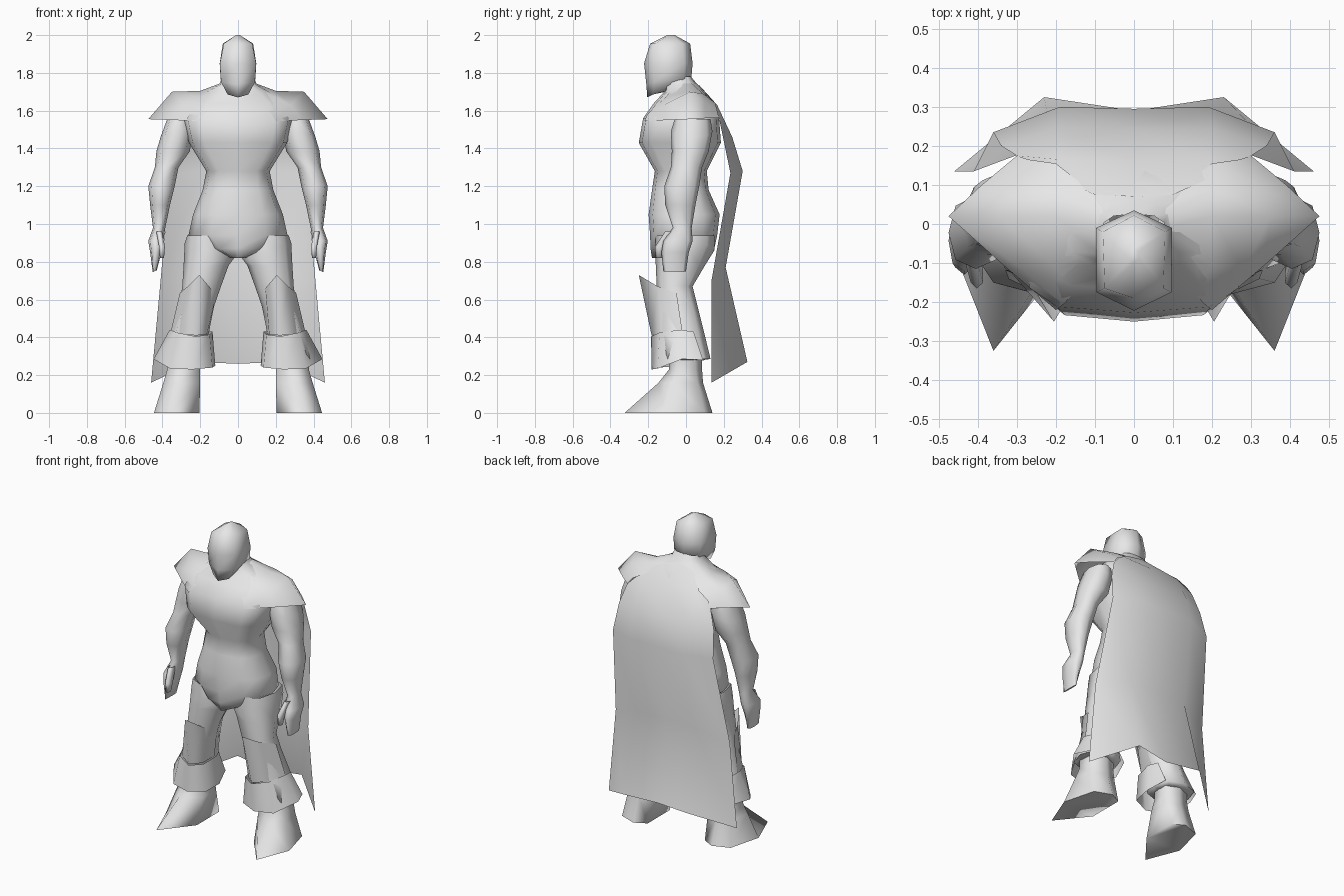
import bpy, bmesh, math

GREY = bpy.data.materials.new("plain_grey")
GREY.diffuse_color = (0.8, 0.8, 0.8, 1)


def finish(name, bm, closed=True, angle=100):
    if closed:
        bmesh.ops.recalc_face_normals(bm, faces=bm.faces)
    me = bpy.data.meshes.new(name)
    bm.to_mesh(me)
    bm.free()
    for p in me.polygons:
        p.use_smooth = True
    me.set_sharp_from_angle(angle=math.radians(angle))
    me.materials.append(GREY)
    ob = bpy.data.objects.new(name, me)
    bpy.context.collection.objects.link(ob)
    return ob


def oval(x0, x1, y0, y1, z, tx=0, ty=0, n=8, p=0.85):
    """Oval section; tx and ty tilt it sideways and forwards."""
    pts = []
    for i in range(n):
        a = 2 * math.pi * i / n
        s, c = math.sin(a), math.cos(a)
        s = math.copysign(abs(s) ** p, s) if abs(s) > 1e-6 else 0
        c = math.copysign(abs(c) ** p, c) if abs(c) > 1e-6 else 0
        pts.append(((x0 + x1) / 2 + s * (x1 - x0) / 2,
                    (y0 + y1) / 2 - c * (y1 - y0) / 2,
                    z + tx * s - ty * c))
    return pts


def loft(name, rings, side=1, first=False, last=False):
    """Skin through rings, optionally capping the first and last one."""
    bm = bmesh.new()
    vs = [[bm.verts.new((x * side, y, z)) for x, y, z in r] for r in rings]
    n = len(rings[0])
    for a, b in zip(vs, vs[1:]):
        for i in range(n):
            j = (i + 1) % n
            bm.faces.new((a[i], a[j], b[j], b[i]))
    if first:
        bm.faces.new(vs[0])
    if last:
        bm.faces.new(vs[-1])
    return finish(name, bm)


def sheet(name, rows, side=1, mirror=False):
    """Open surface through rows of points, optionally mirrored about x = 0."""
    if mirror:
        rows = [[(-x, y, z) for x, y, z in reversed(r[1:])] + r for r in rows]
    bm = bmesh.new()
    vs = [[bm.verts.new((x * side, y, z)) for x, y, z in r] for r in rows]
    for a, b in zip(vs, vs[1:]):
        for i in range(len(a) - 1):
            q = (b[i], b[i + 1], a[i + 1], a[i])
            bm.faces.new(q if side > 0 else q[::-1])
    return finish(name, bm, False)


# Torso from crotch to neck: height, half width, front, back, roundness
loft("torso", [oval(-w, w, f, b, z, n=12, p=p) for z, w, f, b, p in [
    (0.82, 0.04, -0.18, 0.10, 0.85), (0.87, 0.17, -0.188, 0.15, 0.8),
    (0.94, 0.262, -0.19, 0.165, 0.85), (1.05, 0.238, -0.198, 0.178, 0.85),
    (1.18, 0.187, -0.18, 0.12, 0.8), (1.28, 0.168, -0.165, 0.11, 0.75),
    (1.43, 0.26, -0.25, 0.185, 0.55), (1.56, 0.29, -0.227, 0.175, 0.55),
    (1.64, 0.25, -0.17, 0.15, 0.6), (1.70, 0.18, -0.115, 0.10, 0.75),
    (1.74, 0.098, -0.11, 0.06, 0.75), (1.78, 0.085, -0.09, 0.026, 0.7)]], first=True)


# Head: six-sided, flat cheeks, pointed face ridge
def head_ring(w, wb, front, cheek, rear, back, z, dz):
    return [(0, front, z), (w, cheek, z + dz * 0.4), (wb, rear, z + dz),
            (0, back, z + dz), (-wb, rear, z + dz), (-w, cheek, z + dz * 0.4)]


loft("head", [head_ring(*r) for r in [
    (0.055, 0.06, -0.205, -0.175, -0.09, -0.06, 1.67, 0.04),
    (0.09, 0.092, -0.21, -0.17, -0.01, 0.028, 1.74, 0.03),
    (0.096, 0.097, -0.222, -0.175, -0.01, 0.035, 1.85, 0),
    (0.075, 0.08, -0.19, -0.165, -0.02, 0.022, 1.955, 0),
    (0.01, 0.01, -0.10, -0.09, -0.07, -0.06, 2.0, 0)]], first=True, last=True)

# Cape, hanging from the upper back and flaring at the hem
sheet("cape", [
    [(0, 0.07, 1.735), (0.10, 0.075, 1.715), (0.20, 0.12, 1.665)],
    [(0, 0.16, 1.63), (0.19, 0.165, 1.63), (0.30, 0.175, 1.56)],
    [(0, 0.245, 1.46), (0.20, 0.245, 1.46), (0.34, 0.20, 1.44)],
    [(0, 0.295, 1.28), (0.19, 0.30, 1.28), (0.36, 0.235, 1.27)],
    [(0, 0.205, 0.77), (0.21, 0.21, 0.77), (0.41, 0.135, 0.70)],
    [(0, 0.29, 0.26), (0.23, 0.325, 0.27), (0.46, 0.135, 0.16)]], mirror=True)

for side, tag in ((1, "left"), (-1, "right")):
    # Pointed shoulder mantle
    sheet("shoulder_mantle_" + tag, [
        [(0.08, -0.09, 1.705), (0.09, -0.06, 1.725), (0.08, -0.01, 1.75),
         (0.08, 0.03, 1.745), (0.09, 0.07, 1.71)],
        [(0.15, -0.172, 1.615), (0.20, -0.11, 1.67), (0.20, 0.02, 1.705),
         (0.21, 0.09, 1.69), (0.20, 0.155, 1.64)],
        [(0.18, -0.205, 1.58), (0.28, -0.12, 1.63), (0.35, 0.02, 1.70),
         (0.32, 0.10, 1.65), (0.27, 0.165, 1.60)],
        [(0.20, -0.22, 1.545), (0.335, -0.105, 1.55), (0.475, 0.02, 1.555),
         (0.39, 0.10, 1.56), (0.30, 0.175, 1.56)]], side)

    # Arm from shoulder through wrist to closed hand
    loft("arm_" + tag, [oval(*r) for r in [
        (0.25, 0.375, -0.06, 0.13, 1.555), (0.235, 0.41, -0.08, 0.14, 1.49, -0.03),
        (0.255, 0.432, -0.075, 0.12, 1.385), (0.315, 0.44, -0.08, 0.085, 1.30),
        (0.335, 0.475, -0.115, 0.07, 1.20), (0.36, 0.465, -0.11, 0.05, 1.10),
        (0.385, 0.45, -0.07, 0.03, 0.98), (0.395, 0.475, -0.12, 0.035, 0.91),
        (0.405, 0.465, -0.13, 0.015, 0.85),
        (0.43, 0.452, -0.12, 0.0, 0.75, -0.005)]], side, last=True)
    loft("thumb_" + tag, [oval(*r, n=6) for r in [
        (0.40, 0.435, -0.11, -0.05, 0.96), (0.385, 0.42, -0.165, -0.10, 0.88),
        (0.39, 0.415, -0.16, -0.12, 0.82)]], side, last=True)

    # Thigh, shin and the rim of the boot behind the cuff
    loft("leg_" + tag, [oval(*r) for r in [
        (0.06, 0.268, -0.16, 0.15, 0.94), (0.02, 0.282, -0.162, 0.15, 0.86, 0.04),
        (0.05, 0.288, -0.16, 0.10, 0.78), (0.09, 0.295, -0.155, 0.035, 0.67),
        (0.125, 0.31, -0.15, 0.06, 0.57), (0.16, 0.35, -0.15, 0.095, 0.43),
        (0.15, 0.415, -0.13, 0.13, 0.285), (0.195, 0.37, -0.09, 0.08, 0.28)]], side)
    # Knee guard plate rising to a point in front
    sheet("knee_guard_" + tag, [
        [(0.115, -0.05, 0.625), (0.145, -0.15, 0.66), (0.205, -0.25, 0.73),
         (0.265, -0.15, 0.67), (0.308, -0.05, 0.635)],
        [(0.155, -0.02, 0.42), (0.165, -0.13, 0.415), (0.225, -0.182, 0.41),
         (0.31, -0.13, 0.42), (0.355, -0.02, 0.435)]], side)
    # Flared cuff plate
    sheet("boot_cuff_" + tag, [
        [(0.16, 0.03, 0.43), (0.135, -0.03, 0.43), (0.15, -0.14, 0.415),
         (0.225, -0.185, 0.405), (0.32, -0.14, 0.425), (0.362, -0.03, 0.44),
         (0.35, 0.04, 0.43)],
        [(0.16, 0.10, 0.28), (0.12, -0.02, 0.25), (0.135, -0.14, 0.24),
         (0.24, -0.182, 0.23), (0.36, -0.15, 0.235), (0.447, -0.02, 0.285),
         (0.40, 0.09, 0.28)]], side)
    # Pointed foot
    ankle = [(0.30, -0.09), (0.20, -0.05), (0.20, 0.05),
             (0.28, 0.085), (0.365, 0.05), (0.375, -0.05)]
    instep = [(0.32, -0.145), (0.20, -0.08), (0.20, 0.06),
              (0.28, 0.09), (0.37, 0.06), (0.395, -0.07)]
    sole = [(0.36, -0.325), (0.205, -0.13), (0.205, 0.10),
            (0.28, 0.14), (0.39, 0.10), (0.445, -0.11)]
    loft("foot_" + tag, [[(x, y, z) for x, y in pts] for pts, z in
                         ((sole, 0), (instep, 0.16), (ankle, 0.23), (ankle, 0.285))],
         side, first=True)
